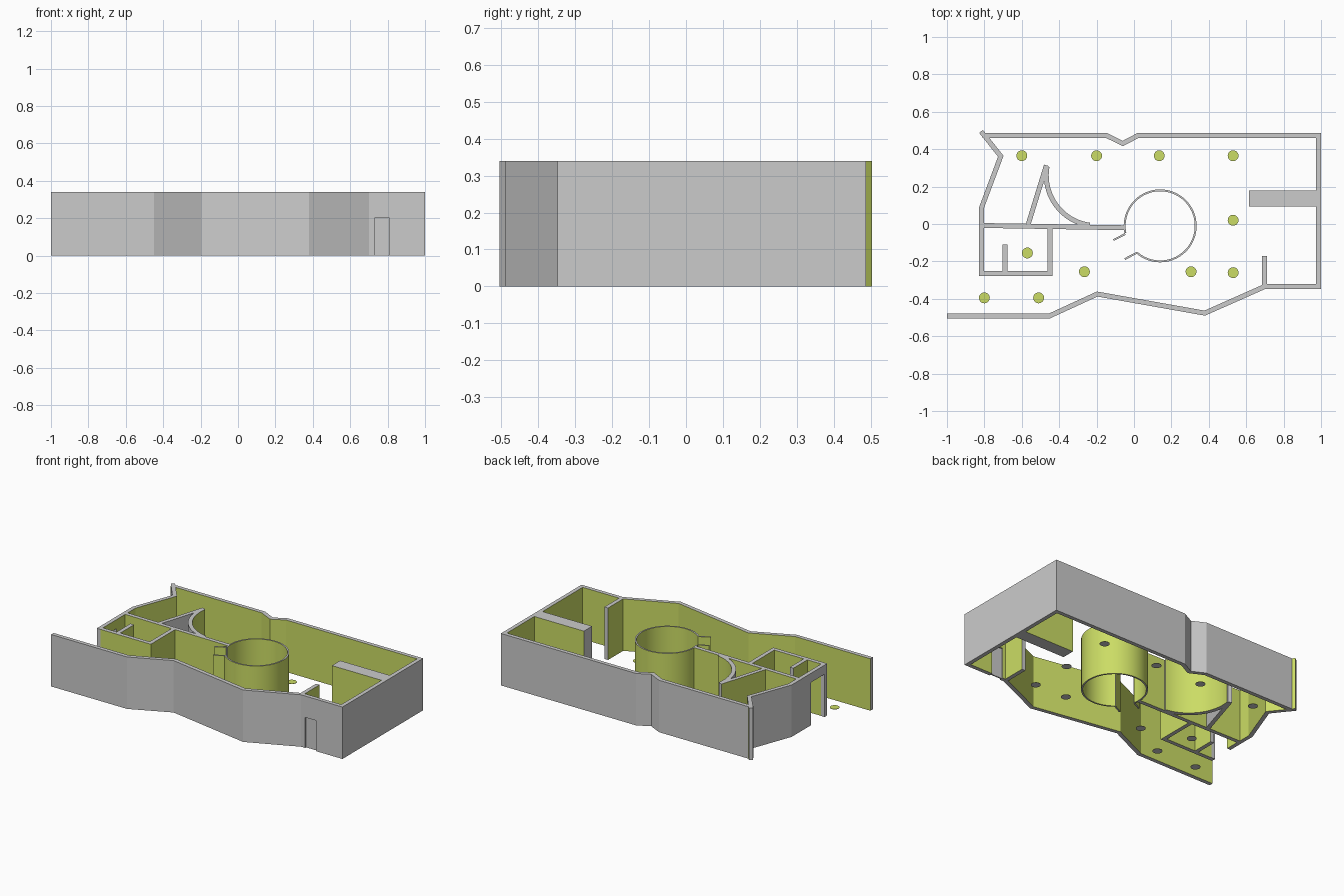
import bpy, bmesh
from math import sin, cos, radians
from mathutils import Vector

if "Cube" in bpy.data.objects:
    bpy.data.objects.remove(bpy.data.objects["Cube"])

H, T = 0.34, 0.026  # wall height and thickness

olive = bpy.data.materials.new("inner_paint")
olive.diffuse_color = (0.6, 0.72, 0.13, 1)
olive.use_nodes = True
olive.node_tree.nodes["Principled BSDF"].inputs["Base Color"].default_value = olive.diffuse_color
plain = bpy.data.materials.new("plain_grey")
plain.diffuse_color = (0.8, 0.8, 0.8, 1)
plain.use_nodes = True
plain.node_tree.nodes["Principled BSDF"].inputs["Base Color"].default_value = plain.diffuse_color


def finish(name, bm, smooth=False):
    bmesh.ops.recalc_face_normals(bm, faces=bm.faces)
    me = bpy.data.meshes.new(name)
    bm.to_mesh(me)
    bm.free()
    ob = bpy.data.objects.new(name, me)
    bpy.context.collection.objects.link(ob)
    me.materials.append(plain)
    me.materials.append(olive)
    if smooth:
        bpy.ops.object.select_all(action='DESELECT')
        ob.select_set(True)
        bpy.context.view_layer.objects.active = ob
        bpy.ops.object.shade_smooth_by_angle(angle=radians(30))
    return ob


def offset(pts, t):
    """Mitred copy of a polyline, moved t to its left."""
    p = [Vector(q) for q in pts]
    n = []
    for a, b in zip(p, p[1:]):
        d = (b - a).normalized()
        n.append(Vector((-d.y, d.x)))
    out = []
    for i, q in enumerate(p):
        a, b = n[max(i - 1, 0)], n[min(i, len(n) - 1)]
        out.append(q + (a + b) * t / (1 + a.dot(b)))
    return out


def wall(name, pts, t=T, paint=(1, 1), z0=0, z1=H, smooth=False):
    """Wall along pts, thickened to the left; paint = (right side, left side)."""
    bm = bmesh.new()
    rings = []
    for a, b in zip(pts, offset(pts, t)):
        rings.append([bm.verts.new((q[0], q[1], z))
                      for q, z in ((a, z0), (a, z1), (b, z1), (b, z0))])
    mats = (paint[0], 0, paint[1], 0)
    for r, s in zip(rings, rings[1:]):
        for k in range(4):
            f = bm.faces.new((r[k], r[(k + 1) % 4], s[(k + 1) % 4], s[k]))
            f.material_index = mats[k]
    bm.faces.new(rings[0])
    bm.faces.new(rings[-1])
    return finish(name, bm, smooth)


def arc(cx, cy, r, a0, a1, n):
    return [(cx + r * cos(radians(a0 + (a1 - a0) * i / n)),
             cy + r * sin(radians(a0 + (a1 - a0) * i / n))) for i in range(n + 1)]


OUT = (0, 1)  # grey outside, painted inside

# Outer shell, with a doorway in the front wall
wall("front_wall", [(-1, -.505), (-.45, -.505), (-.195, -.388), (.38, -.49),
                    (.70, -.348), (.73, -.348)], paint=OUT)
wall("front_lintel", [(.73, -.348), (.81, -.348)], paint=OUT, z0=.2)
wall("front_door_panel", [(.73, -.338), (.81, -.338)], t=.008, paint=(0, 0), z1=.2)
wall("right_and_back_wall", [(.81, -.348), (1, -.348), (1, .487), (.02, .487),
                             (-.06, .445), (-.145, .487), (-.81, .487)], paint=OUT)

# Left wall with its doorway
wall("left_wall", [(-.828, .487), (-.727, .36), (-.828, .09), (-.828, -.11)], paint=OUT)
wall("left_lintel", [(-.828, -.11), (-.828, -.25)], paint=OUT, z0=.28)
wall("left_pier", [(-.828, -.25), (-.828, -.278)], paint=OUT)

# Inner partitions
wall("small_room_wall", [(-.802, -.278), (-.437, -.278), (-.437, -.018)])
wall("small_room_stub", [(-.676, -.255), (-.676, -.11)])
wall("middle_wall", [(-.81, -.021), (-.05, -.033)])
wall("right_stub", [(.71, -.325), (.71, -.17)])
wall("thick_block", [(.615, .093), (.98, .093)], t=.085)

# Triangular corner: slanted wall and curved wall, grey in the closed space
wall("slanted_wall", [(-.553, -.005), (-.456, .31)], paint=(0, 1))
wall("curved_wall", arc(-.2, .26, .282, 170, 262, 20), paint=(0, 1), smooth=True)

# Round room with flared entrance
wall("round_room", arc(.14, -.01, .195, 229.5, 551.5, 48), t=.01, smooth=True)
wall("entrance_leaf_upper", [(-.045, -.058), (-.107, -.09)], t=-.01)
wall("entrance_leaf_lower", [(.02, -.157), (-.047, -.192)], t=-.01)

# Floor discs
for i, (x, y) in enumerate([(-.6, .365), (-.2, .365), (.135, .365), (.53, .365),
                            (.53, .02), (.53, -.26), (.305, -.255), (-.265, -.255),
                            (-.57, -.155), (-.51, -.395), (-.8, -.395)]):
    bm = bmesh.new()
    bmesh.ops.create_cone(bm, cap_ends=True, segments=24, radius1=.029,
                          radius2=.029, depth=.002)
    bmesh.ops.translate(bm, verts=bm.verts, vec=(x, y, .001))
    for f in bm.faces:
        f.material_index = 0 if f.calc_center_median().z < .0005 else 1
    finish(f"floor_disc_{i + 1}", bm)
